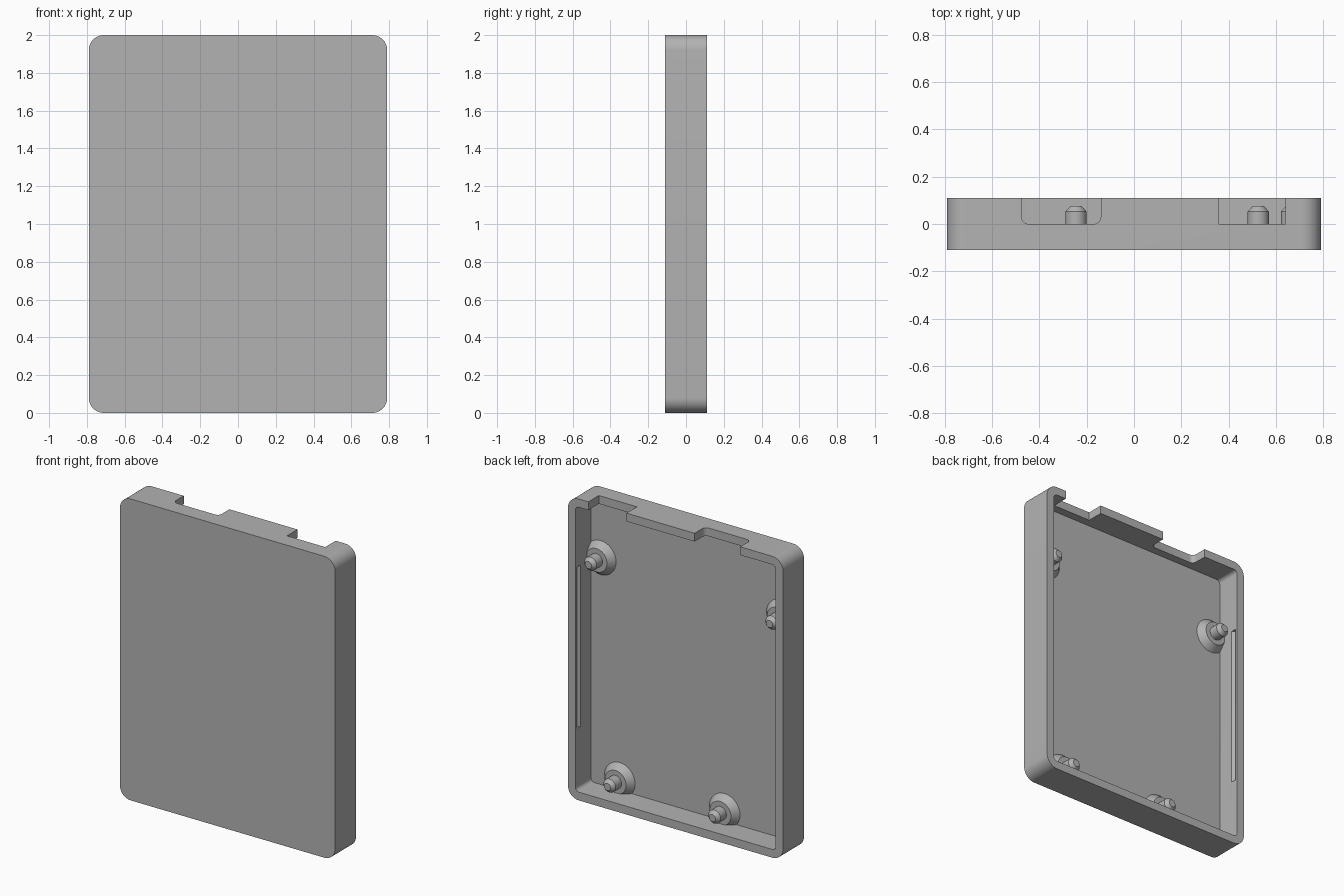
import bpy, bmesh, math
from mathutils import Vector, Matrix

if "Cube" in bpy.data.objects:
    bpy.data.objects.remove(bpy.data.objects["Cube"], do_unlink=True)

W, H, D = 0.79, 2.0, 0.11      # half width, height, half depth
WALL = 0.055
FLOOR = -D + WALL

grey = bpy.data.materials.new("plastic grey")
grey.use_nodes = True
colour = (0.45, 0.45, 0.45, 1)
grey.diffuse_color = colour
grey.node_tree.nodes["Principled BSDF"].inputs["Base Color"].default_value = colour


def make_object(name, bm):
    bmesh.ops.recalc_face_normals(bm, faces=bm.faces)
    mesh = bpy.data.meshes.new(name)
    bm.to_mesh(mesh)
    bm.free()
    mesh.materials.append(grey)
    obj = bpy.data.objects.new(name, mesh)
    bpy.context.collection.objects.link(obj)
    return obj


def activate(obj):
    bpy.ops.object.select_all(action='DESELECT')
    obj.select_set(True)
    bpy.context.view_layer.objects.active = obj


def smooth(obj):
    activate(obj)
    bpy.ops.object.shade_smooth_by_angle(angle=math.radians(25))


def prism(name, points, direction):
    """Extrude a closed outline of 3D points along a vector."""
    bm = bmesh.new()
    face = bm.faces.new([bm.verts.new(p) for p in points])
    new = bmesh.ops.extrude_face_region(bm, geom=[face])["geom"]
    moved = [v for v in new if isinstance(v, bmesh.types.BMVert)]
    bmesh.ops.translate(bm, verts=moved, vec=direction)
    return make_object(name, bm)


def rounded_rect(x0, x1, b0, b1, r, steps=10):
    """Outline of a rectangle with rounded corners."""
    corners = [(x1 - r, b1 - r), (x0 + r, b1 - r), (x0 + r, b0 + r), (x1 - r, b0 + r)]
    pts = []
    for i, (cx, cb) in enumerate(corners):
        for k in range(steps + 1):
            a = math.pi / 2 * (i + k / steps)
            pts.append((cx + r * math.cos(a), cb + r * math.sin(a)))
    return pts


def cut(target, cutter):
    """Subtract the cutter, then remove it."""
    cutter.hide_render = True
    mod = target.modifiers.new("cut", 'BOOLEAN')
    mod.operation = 'DIFFERENCE'
    mod.solver = 'EXACT'
    mod.object = cutter
    activate(target)
    bpy.ops.object.modifier_apply(modifier=mod.name)
    bpy.data.objects.remove(cutter, do_unlink=True)


# Open tray: rounded block hollowed from the back
outer = rounded_rect(-W, W, 0, H, 0.08)
tray = prism("tray", [(x, -D, z) for x, z in outer], (0, 2 * D, 0))
inner = rounded_rect(-W + WALL, W - WALL, WALL, H - WALL, 0.025, 6)
cut(tray, prism("hollow", [(x, FLOOR, z) for x, z in inner], (0, 1, 0)))

# Connector openings in the top wall: one round-cornered, one square
wide = rounded_rect(-0.475, -0.14, 0, 0.5, 0.03, 6)
cut(tray, prism("wide_opening", [(x, y, H - 0.1) for x, y in wide], (0, 0, 0.3)))
square = [(0.36, 0), (0.64, 0), (0.64, 0.5), (0.36, 0.5)]
cut(tray, prism("square_opening", [(x, y, H - 0.1) for x, y in square], (0, 0, 0.3)))

# Snap grooves inside both side walls
for side in (-1, 1):
    vee = [(0.73, 0.052), (0.73, 0.1), (0.758, 0.076)]
    cut(tray, prism("groove", [(side * x, y, 0.465) for x, y in vee], (0, 0, 1.07)))
smooth(tray)

# Board supports: flared foot with a chamfered peg, turned about y
profile = [(0.113, FLOOR - 0.005), (0.113, FLOOR), (0.078, -0.01), (0.045, -0.01),
           (0.045, 0.052), (0.024, 0.075), (0, 0.075)]
places = {"upper_left": (0.665, 1.56), "upper_right": (-0.665, 1.525),
          "lower_left": (0.525, 0.125), "lower_right": (-0.245, 0.125)}
for place, (x, z) in places.items():
    bm = bmesh.new()
    verts = [bm.verts.new((r, y, 0)) for r, y in profile]
    edges = [bm.edges.new(pair) for pair in zip(verts, verts[1:])]
    bmesh.ops.spin(bm, geom=verts + edges, cent=(0, 0, 0), axis=(0, 1, 0),
                   angle=2 * math.pi, steps=32)
    bmesh.ops.remove_doubles(bm, verts=bm.verts, dist=0.0005)
    # Keep the foot inside the wall where it overlaps
    for v in bm.verts:
        v.co += Vector((x, 0, z))
        v.co.x = max(-W + 0.02, min(W - 0.02, v.co.x))
        v.co.z = max(0.02, v.co.z)
    smooth(make_object(place + "_support", bm))
